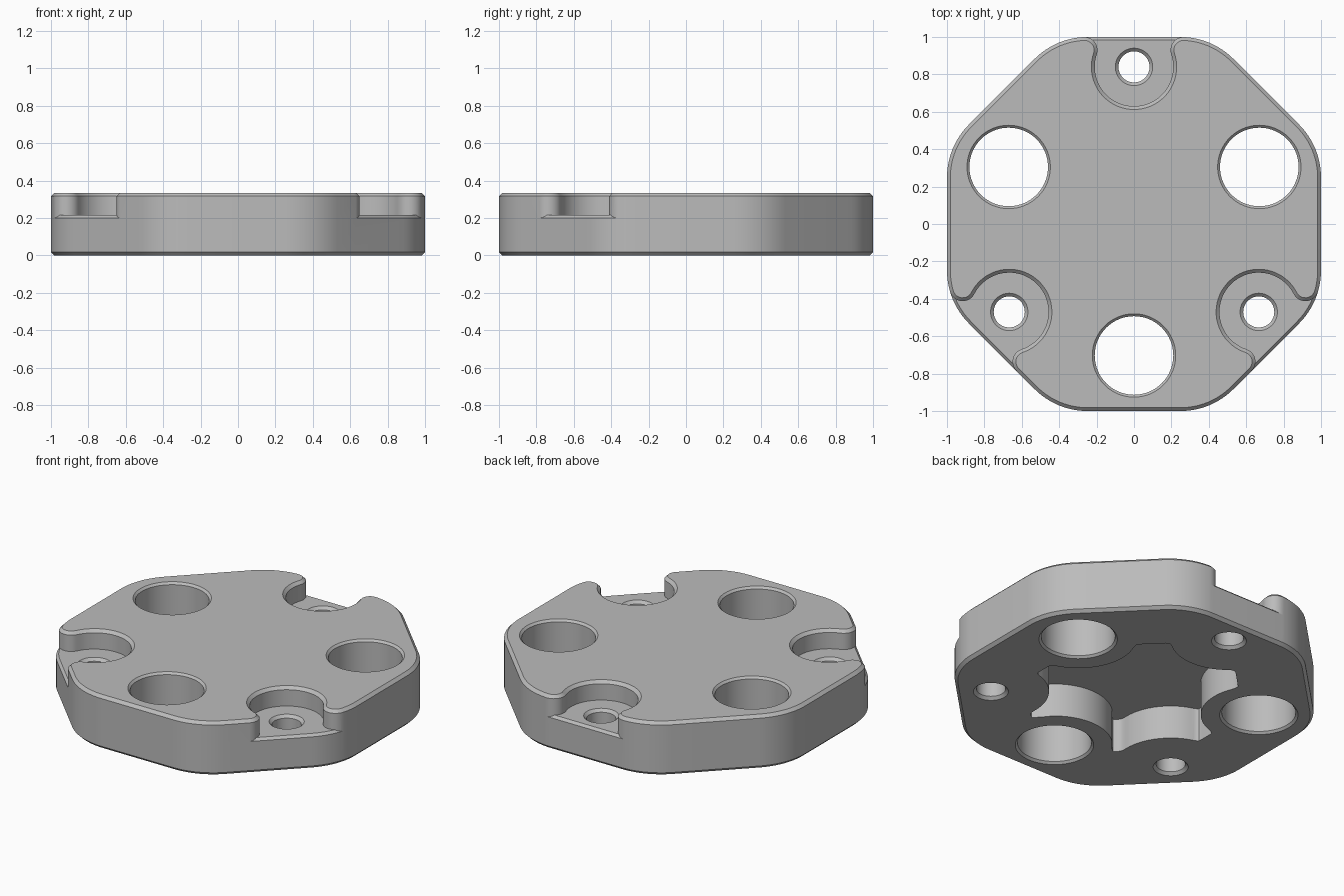
import bpy, bmesh, math
from mathutils import Vector
from mathutils.geometry import intersect_point_line

if "Cube" in bpy.data.objects:
    bpy.data.objects.remove(bpy.data.objects["Cube"], do_unlink=True)

HEIGHT, FLOOR, CH = 0.335, 0.215, 0.018
CORNER_R, POCKET_R, NOSE_R = 0.4, 0.21, 0.07
BIG = [(0, -0.703), (0.67, 0.305), (-0.67, 0.305)]
SMALL = [(0, 0.84), (0.667, -0.47), (-0.667, -0.47)]


def direction(a):
    return Vector((math.cos(a), math.sin(a)))


def angle(v):
    return math.atan2(v.y, v.x)


def arc(c, r, a0, a1, n, side=1):
    """Points of an arc paired with the normals leaving the body."""
    dirs = [direction(a0 + (a1 - a0) * i / n) for i in range(n + 1)]
    return [(c + d * r, d * side) for d in dirs]


# Octagon with rounded corners: the core corners grown by the corner radius
step = math.pi / 4
core = [direction((k + 0.5) * step) * (1 - CORNER_R) / math.cos(step / 2) for k in range(8)]
outline = []
for k, c in enumerate(core):
    outline += arc(c, CORNER_R, k * step, (k + 1) * step, 12)


def nearest_core(q):
    best = []
    for k in range(8):
        a, b = core[k - 1], core[k]
        p, t = intersect_point_line(q, a, b)
        p = a.lerp(b, min(1, max(0, t)))
        best.append(((q - p.to_2d()).length, p.to_2d()))
    return min(best, key=lambda e: e[0])


def nose(p, sign):
    """Centre of the rounding between a pocket wall and the outer edge."""
    lo, hi = 0.0, 1.9
    for _ in range(40):
        mid = (lo + hi) / 2
        q = p + direction(angle(p) + sign * mid) * (POCKET_R + NOSE_R)
        if nearest_core(q)[0] > CORNER_R - NOSE_R:
            lo = mid
        else:
            hi = mid
    return q, (q - nearest_core(q)[1]).normalized()


def ccw(a0, a1):
    return a0 + (a1 - a0) % math.tau


def polar(e):
    return angle(e[0]) % math.tau


# Outline of the upper layer, with the three open pockets
pockets = []
for xy in SMALL:
    p = Vector(xy)
    (q1, n1), (q2, n2) = nose(p, -1), nose(p, 1)
    a1, a2 = angle(q1 - p), angle(q2 - p)
    path = arc(q1, NOSE_R, angle(n1), ccw(angle(n1), angle(p - q1)), 12)
    path += arc(p, POCKET_R, a1, a1 - (a1 - a2) % math.tau, 40, -1)[1:-1]
    path += arc(q2, NOSE_R, angle(p - q2), ccw(angle(p - q2), angle(n2)), 12)
    pockets.append(path)
    outline += [path[0], path[-1]]
outline.sort(key=polar)
upper = []
for e in outline:
    inside = False
    for path in pockets:
        if e is path[0]:
            upper += path
        inside |= polar(path[0]) <= polar(e) <= polar(path[-1])
    if not inside:
        upper.append(e)


def add_solid(bm, path, rings):
    """Stack (height, inset) rings of a path into a closed solid."""
    loops = [[bm.verts.new((*(p - n * inset), z)) for p, n in path] for z, inset in rings]
    for a, b in zip(loops, loops[1:]):
        for i in range(len(a)):
            bm.faces.new((a[i - 1], a[i], b[i], b[i - 1]))
    bm.faces.new(loops[0][::-1])
    bm.faces.new(loops[-1])


def make_object(name, solids):
    bm = bmesh.new()
    for path, rings in solids:
        add_solid(bm, path, rings)
    bmesh.ops.recalc_face_normals(bm, faces=bm.faces)
    mesh = bpy.data.meshes.new(name)
    bm.to_mesh(mesh)
    bm.free()
    ob = bpy.data.objects.new(name, mesh)
    bpy.context.collection.objects.link(ob)
    return ob


def apply_boolean(ob, tool, operation):
    mod = ob.modifiers.new(operation.lower(), 'BOOLEAN')
    mod.object, mod.operation, mod.solver = tool, operation, 'EXACT'
    bpy.context.view_layer.objects.active = ob
    bpy.ops.object.modifier_apply(modifier=mod.name)
    bpy.data.objects.remove(tool, do_unlink=True)


# Lower slab and upper layer, joined
rim = 0.015
plate = make_object("mounting_plate", [
    (outline, [(0, CH), (CH, 0), (FLOOR - rim, 0), (FLOOR, rim)])])
layer = make_object("upper_layer", [
    (upper, [(FLOOR - rim, 0), (HEIGHT - CH, 0), (HEIGHT, CH)])])
apply_boolean(plate, layer, 'UNION')


# Through holes, chamfered at both ends
def hole(xy, r, c, top):
    e = 0.01
    circle = arc(Vector(xy), r, 0, math.tau, 64)[:-1]
    return circle, [(-e, -c - e), (c, 0), (top - c, 0), (top + e, -c - e)]


cuts = [hole(xy, 0.21, 0.013, HEIGHT) for xy in BIG]
cuts += [hole(xy, 0.083, 0.017, FLOOR) for xy in SMALL]


# Underside recess that leaves a round boss about every hole
def recess_radius(a):
    d = direction(a)
    r = min(0.6 / d.dot(direction(k * step)) for k in range(8) if d.dot(direction(k * step)) > 0.5)
    for xy in BIG + SMALL:
        c = Vector(xy)
        along, off = c.dot(d), c.cross(d)
        if along > 0 and abs(off) < 0.33:
            r = min(r, along - math.sqrt(0.33 ** 2 - off ** 2))
    return r


count = 360
radii = [recess_radius(math.tau * i / count) for i in range(count)]
recess = []
for i in range(count):
    r = (radii[i - 1] + radii[i] + radii[(i + 1) % count]) / 3
    d = direction(math.tau * i / count)
    recess.append((d * r, d))
cuts.append((recess, [(-0.01, 0), (0.21, 0)]))
apply_boolean(plate, make_object("cutters", cuts), 'DIFFERENCE')

# Plain grey finish
grey = bpy.data.materials.new("plain_grey")
grey.use_nodes = True
colour = (0.5, 0.5, 0.5, 1)
grey.diffuse_color = colour
grey.node_tree.nodes["Principled BSDF"].inputs["Base Color"].default_value = colour
plate.data.materials.clear()
plate.data.materials.append(grey)
for f in plate.data.polygons:
    f.material_index = 0

bpy.ops.object.select_all(action='DESELECT')
plate.select_set(True)
bpy.context.view_layer.objects.active = plate
bpy.ops.object.shade_smooth_by_angle(angle=math.radians(25))
